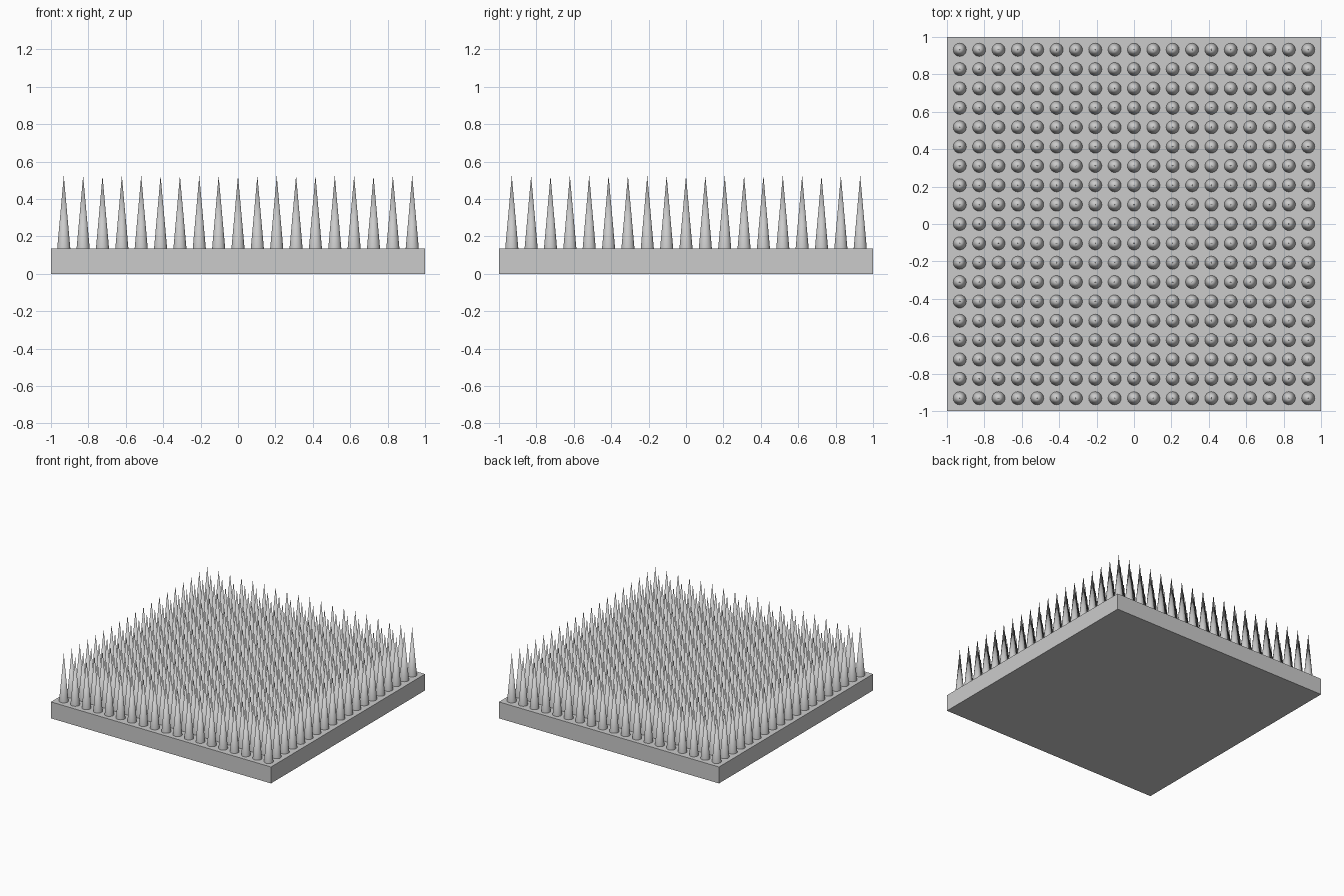
import bpy
import math

SIZE = 2.0
BASE_HEIGHT = 0.135
SPIKE_HEIGHT = 0.39
SPIKE_RADIUS = 0.035
COUNT = 19
PITCH = 0.1035

if "Cube" in bpy.data.objects:
    bpy.data.objects.remove(bpy.data.objects["Cube"], do_unlink=True)

# One plain grey for everything
grey = bpy.data.materials.new("plain_grey")
grey.use_nodes = True
colour = (0.6, 0.6, 0.6, 1.0)
grey.diffuse_color = colour
grey.node_tree.nodes["Principled BSDF"].inputs["Base Color"].default_value = colour

# Square base slab
bpy.ops.mesh.primitive_cube_add(size=1, location=(0, 0, BASE_HEIGHT / 2))
base = bpy.context.object
base.name = "base_slab"
base.scale = (SIZE, SIZE, BASE_HEIGHT)
bpy.ops.object.transform_apply(location=False, rotation=False, scale=True)
base.data.materials.append(grey)

# Corner spike, repeated into a square grid
corner = -PITCH * (COUNT - 1) / 2
bpy.ops.mesh.primitive_cone_add(
    vertices=32, radius1=SPIKE_RADIUS, radius2=0, depth=SPIKE_HEIGHT,
    location=(corner, corner, BASE_HEIGHT + SPIKE_HEIGHT / 2))
spikes = bpy.context.object
spikes.name = "spikes"
spikes.data.materials.append(grey)
bpy.ops.object.shade_smooth_by_angle(angle=math.radians(30))

for name, step in (("columns", (PITCH, 0, 0)), ("rows", (0, PITCH, 0))):
    array = spikes.modifiers.new(name, 'ARRAY')
    array.count = COUNT
    array.use_relative_offset = False
    array.use_constant_offset = True
    array.constant_offset_displace = step
